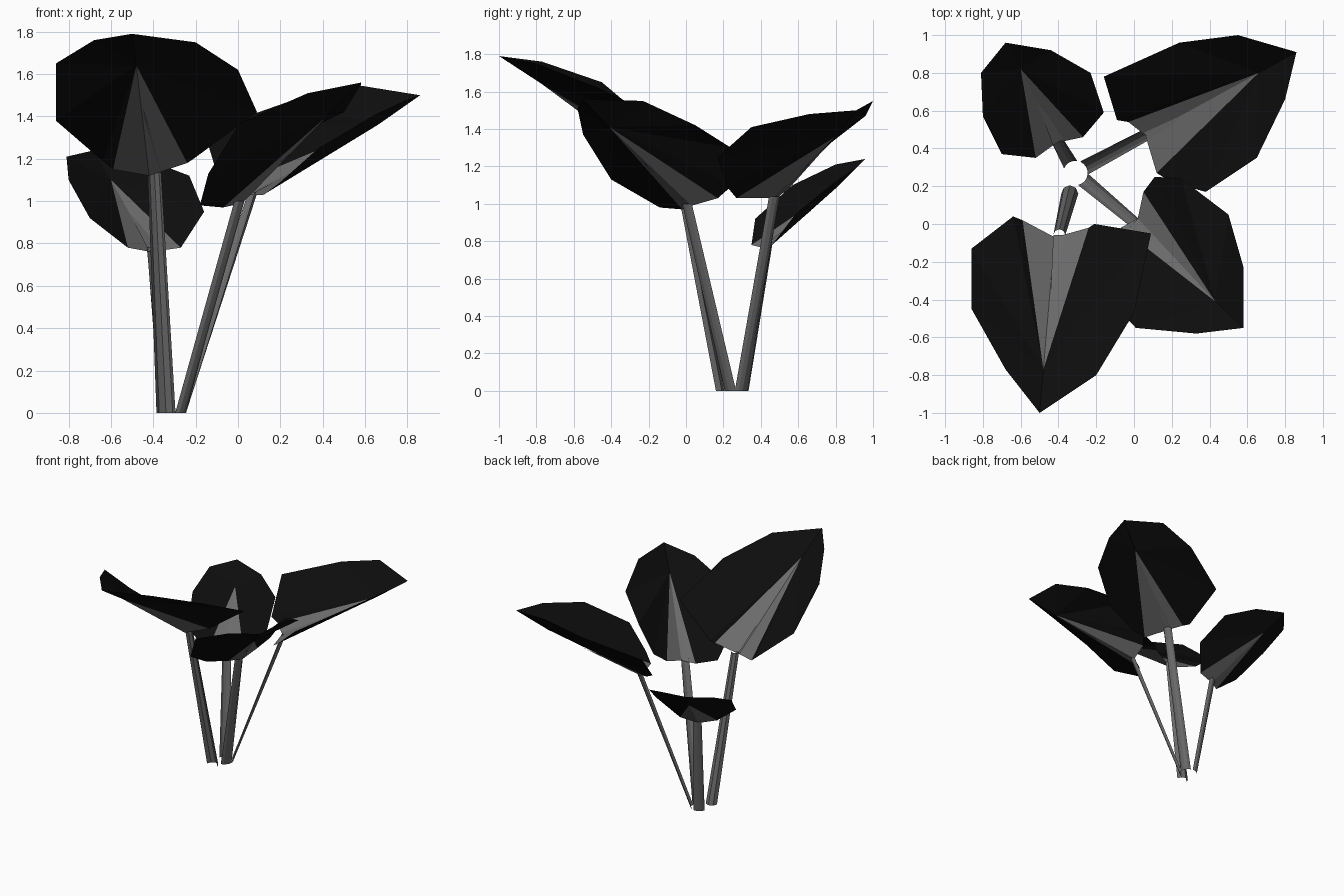
import bpy
import math
from mathutils import Vector

cube = bpy.data.objects.get("Cube")
if cube:
    bpy.data.objects.remove(cube, do_unlink=True)


def make_material(name, rgb):
    mat = bpy.data.materials.new(name)
    mat.use_nodes = True
    color = (*rgb, 1.0)
    mat.diffuse_color = color
    mat.node_tree.nodes["Principled BSDF"].inputs["Base Color"].default_value = color
    return mat


BLACK = make_material("leaf black", (0.004, 0.004, 0.004))
GREY = make_material("stem grey", (0.15, 0.15, 0.15))


def make_object(name, verts, faces, materials, slots=None):
    mesh = bpy.data.meshes.new(name)
    mesh.from_pydata(verts, [], faces)
    for mat in materials:
        mesh.materials.append(mat)
    if slots:
        for poly, slot in zip(mesh.polygons, slots):
            poly.material_index = slot
    mesh.update()
    obj = bpy.data.objects.new(name, mesh)
    bpy.context.collection.objects.link(obj)
    return obj


def make_leaf(name, rib_base, rib_tip, outline):
    """Cupped blade: black facets fan out from the rib tip, grey facets fill the centre."""
    n = len(outline)
    verts = [rib_tip, rib_base] + outline
    faces = [(0, i + 3, i + 2) for i in range(n - 1)]
    slots = [0] * len(faces)
    faces += [(0, 2, 1), (0, 1, n + 1)]
    slots += [1, 1]
    make_object(name, verts, faces, [BLACK, GREY], slots)


def make_stem(name, base, base_radius, facing, half_angle, top, top_radius, rib_tip):
    """Open gutter from the ground to the leaf, ending in a spike under the rib."""
    steps = 4
    top = Vector(top)
    spike = top.lerp(Vector(rib_tip), 0.62) - Vector((0, 0, 0.012))
    base_arc, top_arc = [], []
    for i in range(steps + 1):
        t = 2 * i / steps - 1
        a = math.radians(facing + t * half_angle)
        base_arc.append(Vector(base) + base_radius * Vector((math.cos(a), math.sin(a), 0)))
        b = math.radians(facing + t * 85)
        top_arc.append(top + top_radius * Vector((math.cos(b), math.sin(b), 0)))
    n = steps + 1
    verts = base_arc + top_arc + [spike]
    faces = [(i, i + 1, n + i + 1, n + i) for i in range(steps)]
    faces += [(n, n + steps, 2 * n)]
    make_object(name, verts, faces, [GREY])


# Front leaf, the highest
front_tip = (-0.48, -0.77, 1.64)
make_leaf("front_leaf", (-0.42, -0.07, 1.12), front_tip, [
    (-0.59, 0.02, 1.15), (-0.64, 0.04, 1.19), (-0.86, -0.13, 1.38),
    (-0.86, -0.45, 1.65), (-0.68, -0.77, 1.76), (-0.50, -1.00, 1.79),
    (-0.20, -0.80, 1.75), (0.00, -0.47, 1.62), (0.09, -0.05, 1.42),
    (-0.21, 0.00, 1.20), (-0.24, -0.02, 1.18)])

# Left leaf, leaning to the front
left_tip = (0.43, -0.41, 1.41)
make_leaf("left_leaf", (0.02, 0.03, 0.99), left_tip, [
    (-0.07, -0.02, 0.97), (-0.18, -0.14, 0.98), (-0.14, -0.40, 1.13),
    (0.01, -0.55, 1.37), (0.33, -0.58, 1.51), (0.58, -0.55, 1.56),
    (0.58, -0.23, 1.55), (0.50, 0.05, 1.42), (0.25, 0.24, 1.30),
    (0.11, 0.25, 1.10), (0.05, 0.17, 1.03)])

# Back left leaf, the widest reach
back_left_tip = (0.66, 0.80, 1.36)
make_leaf("back_left_leaf", (0.06, 0.47, 1.03), back_left_tip, [
    (-0.03, 0.54, 1.07), (-0.09, 0.55, 1.10), (-0.16, 0.78, 1.33),
    (0.24, 0.96, 1.47), (0.55, 1.00, 1.55), (0.86, 0.91, 1.50),
    (0.80, 0.66, 1.48), (0.65, 0.35, 1.41), (0.38, 0.17, 1.25),
    (0.20, 0.22, 1.09), (0.12, 0.27, 1.03)])

# Back right leaf, the lowest
back_right_tip = (-0.60, 0.82, 1.10)
make_leaf("back_right_leaf", (-0.41, 0.43, 0.76), back_right_tip, [
    (-0.27, 0.46, 0.78), (-0.16, 0.59, 0.95), (-0.23, 0.80, 1.12),
    (-0.44, 0.92, 1.20), (-0.68, 0.96, 1.24), (-0.81, 0.80, 1.21),
    (-0.80, 0.57, 1.10), (-0.70, 0.37, 0.92), (-0.52, 0.35, 0.78)])

# Stems rise from a small ring on the ground
ring = (-0.31, 0.27, 0)
make_stem("front_stem", (-0.34, 0.16, 0), 0.045, 90, 90, (-0.395, -0.06, 1.14), 0.032, front_tip)
make_stem("left_stem", ring, 0.065, -40, 38, (0.00, 0.01, 1.00), 0.03, left_tip)
make_stem("back_left_stem", ring, 0.065, 30, 38, (0.06, 0.47, 1.04), 0.032, back_left_tip)
make_stem("back_right_stem", ring, 0.065, 120, 38, (-0.40, 0.43, 0.78), 0.032, back_right_tip)
